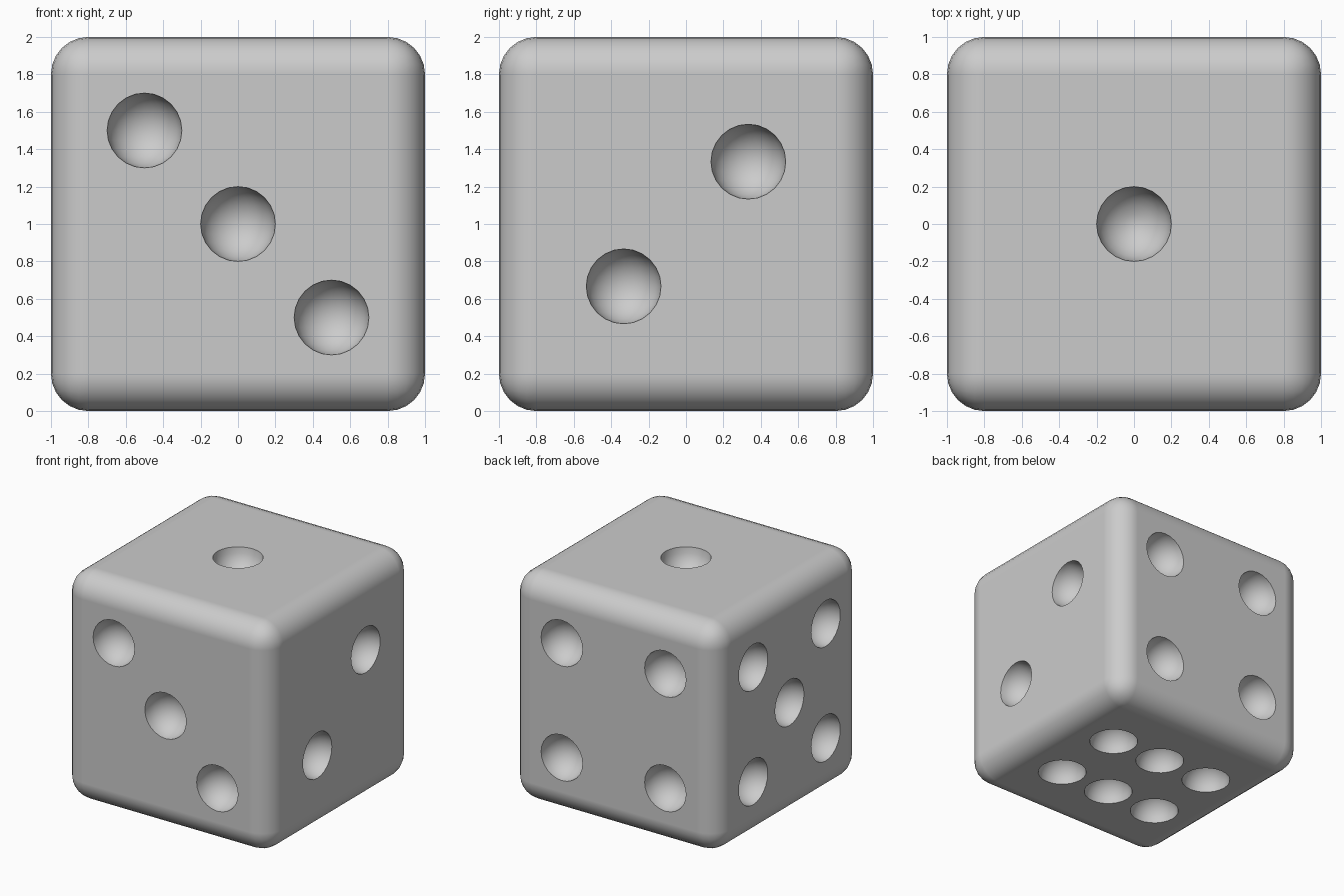
import bpy
from mathutils import Vector

old = bpy.data.objects.get("Cube")
if old:
    bpy.data.objects.remove(old)

SIZE, EDGE, PIP = 2.0, 0.2, 0.2
NEAR, FAR = 1 / 3, 0.5

# One plain grey for the whole die
grey = bpy.data.materials.new("grey")
grey.use_nodes = True
colour = (0.6, 0.6, 0.6, 1)
grey.diffuse_color = colour
grey.node_tree.nodes["Principled BSDF"].inputs["Base Color"].default_value = colour


def apply(obj, kind, **settings):
    """Add a modifier and apply it."""
    mod = obj.modifiers.new(kind.lower(), kind)
    for key, value in settings.items():
        setattr(mod, key, value)
    bpy.ops.object.select_all(action="DESELECT")
    obj.select_set(True)
    bpy.context.view_layer.objects.active = obj
    bpy.ops.object.modifier_apply(modifier=mod.name)


# Rounded body
bpy.ops.mesh.primitive_cube_add(size=SIZE, location=(0, 0, 1))
die = bpy.context.object
die.name = "die_body"
die.data.materials.append(grey)
apply(die, "BEVEL", width=EDGE, segments=6, limit_method="NONE")

# Pip layouts: face normal, first and second axis, positions along them
X, Y, Z = Vector((1, 0, 0)), Vector((0, 1, 0)), Vector((0, 0, 1))
corners = [(a, b) for a in (-FAR, FAR) for b in (-FAR, FAR)]
faces = [
    (Z, X, Y, [(0, 0)]),
    (X, Y, Z, [(NEAR, NEAR), (-NEAR, -NEAR)]),
    (-Y, X, Z, [(-FAR, FAR), (0, 0), (FAR, -FAR)]),
    (Y, X, Z, corners),
    (-X, Y, Z, corners + [(0, 0)]),
    (-Z, X, Y, [(a, b) for a in (-FAR, 0, FAR) for b in (-NEAR, NEAR)]),
]

# Hemispherical pips cut into each face
cutters = bpy.data.collections.new("pip_cutters")
bpy.context.scene.collection.children.link(cutters)
for normal, u, v, spots in faces:
    for a, b in spots:
        bpy.ops.mesh.primitive_uv_sphere_add(
            segments=24, ring_count=12, radius=PIP,
            location=Z + normal + u * a + v * b)
        cutter = bpy.context.object
        cutter.name = "pip_cutter"
        cutter.data.materials.append(grey)
        for owner in list(cutter.users_collection):
            owner.objects.unlink(cutter)
        cutters.objects.link(cutter)
apply(die, "BOOLEAN", operation="DIFFERENCE", operand_type="COLLECTION",
      collection=cutters, solver="EXACT")
for cutter in list(cutters.objects):
    bpy.data.objects.remove(cutter)
bpy.data.collections.remove(cutters)

# Smooth curves, crisp pip rims, flat sides
bpy.ops.object.select_all(action="DESELECT")
die.select_set(True)
bpy.context.view_layer.objects.active = die
bpy.ops.object.shade_smooth_by_angle(angle=0.7)
apply(die, "WEIGHTED_NORMAL", keep_sharp=True, weight=100)
